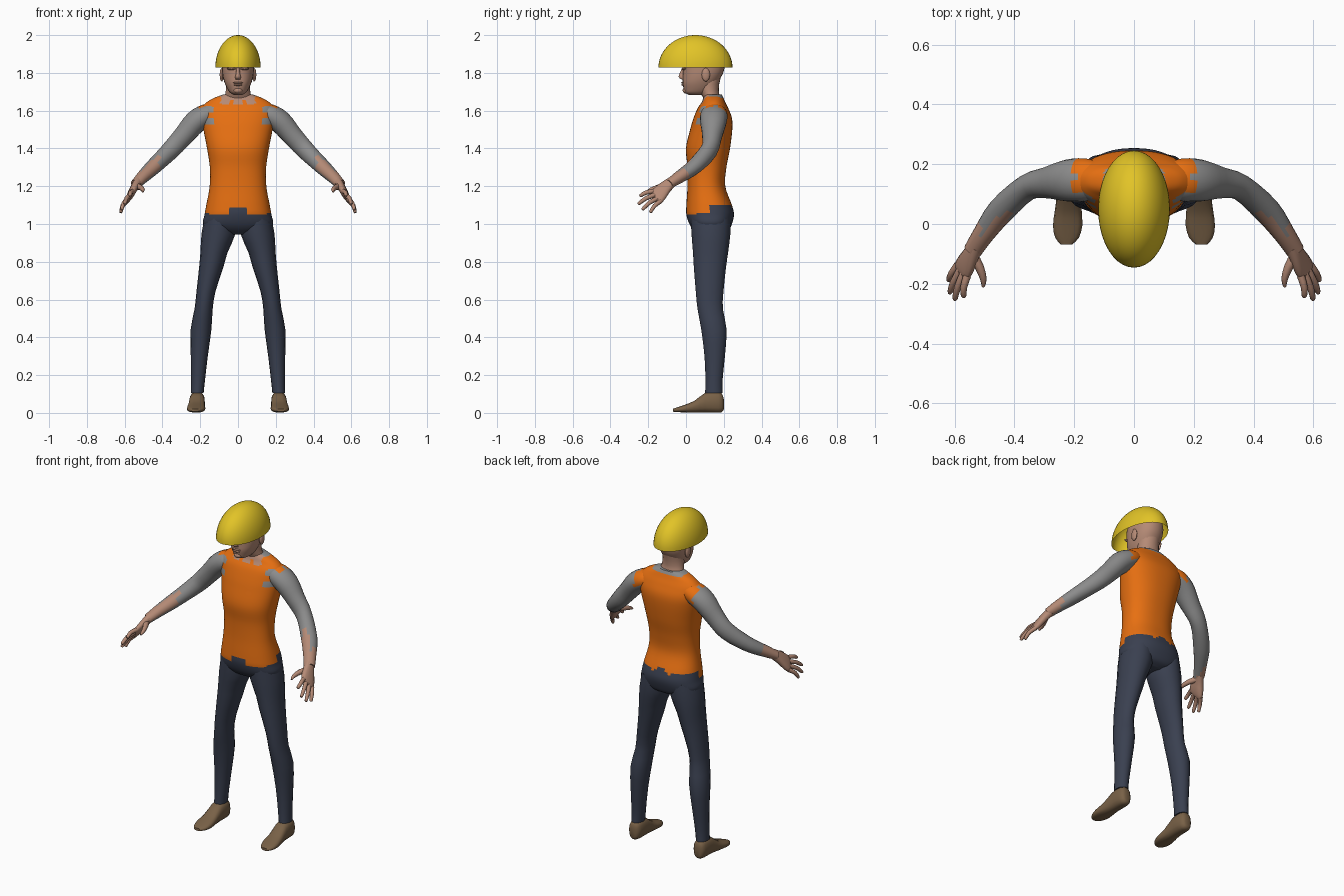
import bpy, bmesh, math
from mathutils import Vector, Matrix

X, Y, Z = Vector((1, 0, 0)), Vector((0, 1, 0)), Vector((0, 0, 1))


def material(name, rgb):
    m = bpy.data.materials.new(name)
    m.diffuse_color = (*rgb, 1)
    return m


ORANGE = material("vest_orange", (0.82, 0.165, 0.006))
GREY = material("sleeve_grey", (0.26, 0.26, 0.26))
SKIN = material("skin", (0.46, 0.255, 0.18))
NAVY = material("trouser_navy", (0.042, 0.051, 0.08))
BROWN = material("shoe_brown", (0.19, 0.12, 0.063))
YELLOW = material("helmet_yellow", (0.76, 0.55, 0.02))


def finish(name, bm, mats, rule=None, mirror=False, angle=50):
    bmesh.ops.recalc_face_normals(bm, faces=bm.faces)
    bm.normal_update()
    if rule:
        for f in bm.faces:
            f.material_index = mats.index(rule(f.calc_center_median(), f.normal))
    me = bpy.data.meshes.new(name)
    bm.to_mesh(me)
    bm.free()
    for m in mats:
        me.materials.append(m)
    ob = bpy.data.objects.new(name, me)
    bpy.context.collection.objects.link(ob)
    bpy.ops.object.select_all(action='DESELECT')
    ob.select_set(True)
    bpy.context.view_layer.objects.active = ob
    bpy.ops.object.shade_smooth_by_angle(angle=math.radians(angle))
    if mirror:
        ob.modifiers.new("mirror", 'MIRROR').use_mirror_merge = False
    return ob


def smooth_path(rings, steps):
    """Catmull-Rom interpolation of (x, y, z, ru, rv) rings."""
    out = []
    for i in range(len(rings) - 1):
        p0, p1 = rings[max(i - 1, 0)], rings[i]
        p2, p3 = rings[i + 1], rings[min(i + 2, len(rings) - 1)]
        for s in range(steps):
            t = s / steps
            out.append([0.5 * (2 * b + (c - a) * t + (2 * a - 5 * b + 4 * c - d) * t * t
                               + (3 * b - a - 3 * c + d) * t ** 3)
                        for a, b, c, d in zip(p0, p1, p2, p3)])
    return out + [list(rings[-1])]


def loft(name, rings, mats, n=16, steps=2, axes=None, power=2.0, rule=None, mirror=False):
    """Skin of superelliptic rings; without axes each ring follows the path."""
    rings = smooth_path(rings, steps)
    pts = [Vector(r[:3]) for r in rings]
    bm = bmesh.new()
    loops = []
    for i, r in enumerate(rings):
        if axes:
            u, v = axes
        else:
            t = (pts[min(i + 1, len(pts) - 1)] - pts[max(i - 1, 0)]).normalized()
            u = t.cross(Z).normalized()
            v = u.cross(t)
        loop = []
        for k in range(n):
            a = 2 * math.pi * k / n
            c, s = math.cos(a), math.sin(a)
            c = math.copysign(abs(c) ** (2 / power), c)
            s = math.copysign(abs(s) ** (2 / power), s)
            loop.append(bm.verts.new(pts[i] + u * c * r[3] + v * s * r[4]))
        loops.append(loop)
    for a, b in zip(loops, loops[1:]):
        for k in range(n):
            bm.faces.new((a[k], a[(k + 1) % n], b[(k + 1) % n], b[k]))
    bm.faces.new(loops[0])
    bm.faces.new(loops[-1])
    return finish(name, bm, mats, rule, mirror)


def blob(name, pos, size, mat, mirror=False):
    bm = bmesh.new()
    bmesh.ops.create_uvsphere(bm, u_segments=12, v_segments=8, radius=1,
                              matrix=Matrix.Translation(pos) @ Matrix.Diagonal((*size, 1)))
    return finish(name, bm, [mat], mirror=mirror)


def stack(rows):
    """Rows of (z, front, back, half width) to upright rings."""
    return [(0, (f + b) / 2, z, w, (b - f) / 2) for z, f, b, w in rows]


# torso: vest with jagged hem, armholes and neckline
def torso_rule(c, n):
    ax, front = abs(c.x), c.y < 0.12
    if front:
        hem = 1.09 if ax < 0.055 else 1.045 + 0.1 * (ax - 0.055)
    else:
        hem = 1.135 - ax * 0.8 if ax < 0.06 else 1.10
    if c.z < hem:
        return NAVY
    if front and ((ax > 0.12 and 1.525 < c.z < 1.565) or (ax > 0.135 and 1.59 < c.z < 1.625)
                  or (ax > 0.185 and c.z > 1.5)):
        return GREY
    if front and ax < 0.09 and c.z > 1.632 + 0.025 * (0.02 < ax < 0.05):
        return SKIN
    if not front and ax < 0.1 and c.z > 1.668:
        return GREY
    return ORANGE


loft("torso", stack([
    (0.945, 0.08, 0.19, 0.05), (0.965, 0.045, 0.225, 0.14), (1.0, 0.018, 0.243, 0.184),
    (1.05, 0.002, 0.254, 0.177), (1.1, 0.002, 0.243, 0.168), (1.2, 0.008, 0.208, 0.15),
    (1.3, 0.008, 0.214, 0.149), (1.4, 0.0, 0.233, 0.164), (1.5, 0.022, 0.245, 0.183),
    (1.56, 0.04, 0.243, 0.194), (1.61, 0.06, 0.225, 0.195), (1.645, 0.083, 0.208, 0.165),
    (1.668, 0.092, 0.198, 0.125), (1.685, 0.098, 0.19, 0.08)]),
    [ORANGE, GREY, SKIN, NAVY], n=56, steps=5, axes=(X, Y), power=2.3, rule=torso_rule)

# legs and shoes
loft("trouser_leg", [
    (0.095, 0.13, 1.04, 0.08, 0.105), (0.103, 0.132, 0.95, 0.09, 0.103),
    (0.127, 0.13, 0.85, 0.072, 0.093), (0.140, 0.127, 0.78, 0.065, 0.086),
    (0.170, 0.125, 0.64, 0.050, 0.073), (0.182, 0.128, 0.55, 0.048, 0.067),
    (0.196, 0.148, 0.44, 0.055, 0.067), (0.205, 0.152, 0.30, 0.045, 0.054),
    (0.212, 0.148, 0.17, 0.037, 0.045), (0.216, 0.147, 0.105, 0.034, 0.046)],
    [NAVY], n=16, axes=(X, Y), mirror=True)
loft("shoe", [
    (0.216, 0.200, 0.045, 0.016, 0.028), (0.216, 0.188, 0.054, 0.033, 0.052),
    (0.216, 0.150, 0.057, 0.040, 0.056), (0.217, 0.100, 0.054, 0.041, 0.052),
    (0.220, 0.045, 0.033, 0.045, 0.032), (0.222, -0.005, 0.023, 0.049, 0.021),
    (0.224, -0.045, 0.017, 0.040, 0.013), (0.226, -0.068, 0.014, 0.020, 0.008)],
    [BROWN], n=14, axes=(X, Z), power=2.6, mirror=True)


# arms: grey sleeve with a bare strip along the inner forearm
def arm_rule(c, n):
    if c.x > 0.515 or (c.x > 0.42 and n.dot(Vector((-0.6, -0.5, 0.6))) > 0.55):
        return SKIN
    return ORANGE if c.x < 0.2 and c.y > 0.11 and n.z > -0.2 else GREY


loft("arm", [
    (0.120, 0.150, 1.590, 0.060, 0.045), (0.165, 0.148, 1.578, 0.072, 0.058),
    (0.225, 0.145, 1.540, 0.070, 0.061), (0.290, 0.138, 1.465, 0.053, 0.054),
    (0.358, 0.122, 1.390, 0.044, 0.050), (0.445, 0.045, 1.305, 0.045, 0.041),
    (0.503, -0.033, 1.250, 0.036, 0.033), (0.540, -0.090, 1.212, 0.031, 0.025)],
    [GREY, SKIN, ORANGE], n=20, steps=3, rule=arm_rule, mirror=True)

# hands
across = Vector((0.43, 0.52, -0.73)).normalized()
thick = Vector((0.05, -0.1, -0.08)).cross(across).normalized()
loft("palm", [
    (0.530, -0.075, 1.222, 0.028, 0.024), (0.547, -0.105, 1.196, 0.036, 0.021),
    (0.563, -0.135, 1.165, 0.046, 0.019), (0.575, -0.158, 1.143, 0.047, 0.014),
    (0.578, -0.166, 1.137, 0.040, 0.008)],
    [SKIN], n=14, axes=(across, thick), power=2.5, mirror=True)
knuckle = Vector((0.574, -0.155, 1.146))
tips = {"index_finger": (0.570, -0.245, 1.147), "middle_finger": (0.600, -0.254, 1.105),
        "ring_finger": (0.617, -0.232, 1.075), "little_finger": (0.621, -0.190, 1.060)}
for i, (name, tip) in enumerate(tips.items()):
    base, tip = knuckle + across * (-0.036 + 0.024 * i), Vector(tip)
    mid = (base + tip) / 2 + Vector((0.006, -0.004, 0.006))
    end = tip + (mid - tip) * 0.12
    loft(name, [(*base, 0.013, 0.013), (*mid, 0.0115, 0.0115), (*end, 0.009, 0.009),
                (*tip, 0.004, 0.004)], [SKIN], n=8, mirror=True)
loft("thumb", [(0.540, -0.105, 1.200, 0.018, 0.018), (0.517, -0.145, 1.194, 0.015, 0.015),
               (0.504, -0.185, 1.182, 0.011, 0.011), (0.505, -0.210, 1.170, 0.005, 0.005)],
     [SKIN], n=8, mirror=True)

# neck and head
loft("neck", stack([(1.62, 0.1, 0.19, 0.09), (1.66, 0.095, 0.187, 0.079),
                    (1.69, 0.078, 0.175, 0.067), (1.74, 0.06, 0.176, 0.062),
                    (1.80, 0.06, 0.19, 0.062)]),
     [SKIN], n=20, axes=(X, Y))
loft("head", stack([
    (1.684, 0.015, 0.10, 0.024), (1.695, -0.006, 0.125, 0.042), (1.715, -0.012, 0.145, 0.056),
    (1.745, -0.018, 0.165, 0.070), (1.775, -0.018, 0.184, 0.079), (1.81, -0.018, 0.2, 0.084),
    (1.86, -0.018, 0.205, 0.085), (1.90, 0.005, 0.185, 0.070), (1.94, 0.05, 0.13, 0.030)]),
    [SKIN], n=24, steps=3, axes=(X, Y), power=2.2)
loft("nose", [(0, -0.012, 1.825, 0.009, 0.010), (0, -0.020, 1.800, 0.010, 0.013),
              (0, -0.024, 1.778, 0.015, 0.016), (0, -0.015, 1.766, 0.013, 0.010)],
     [SKIN], n=10, axes=(X, Y))
blob("upper_lip", (0, -0.015, 1.748), (0.026, 0.011, 0.005), SKIN)
blob("lower_lip", (0, -0.014, 1.737), (0.022, 0.011, 0.006), SKIN)
blob("chin", (0, -0.001, 1.707), (0.024, 0.017, 0.016), SKIN)
blob("brow", (0.033, -0.010, 1.822), (0.026, 0.013, 0.007), SKIN, mirror=True)
blob("ear", (0.086, 0.105, 1.79), (0.011, 0.022, 0.036), SKIN, mirror=True)

# helmet: open half shell
bm = bmesh.new()
bmesh.ops.create_uvsphere(bm, u_segments=40, v_segments=32, radius=1)
bmesh.ops.delete(bm, geom=[v for v in bm.verts if v.co.z < -0.001], context='VERTS')
bmesh.ops.transform(bm, verts=bm.verts, matrix=Matrix.Translation((0, 0.05, 1.828))
                    @ Matrix.Diagonal((0.12, 0.196, 0.172, 1)))
finish("helmet", bm, [YELLOW])
